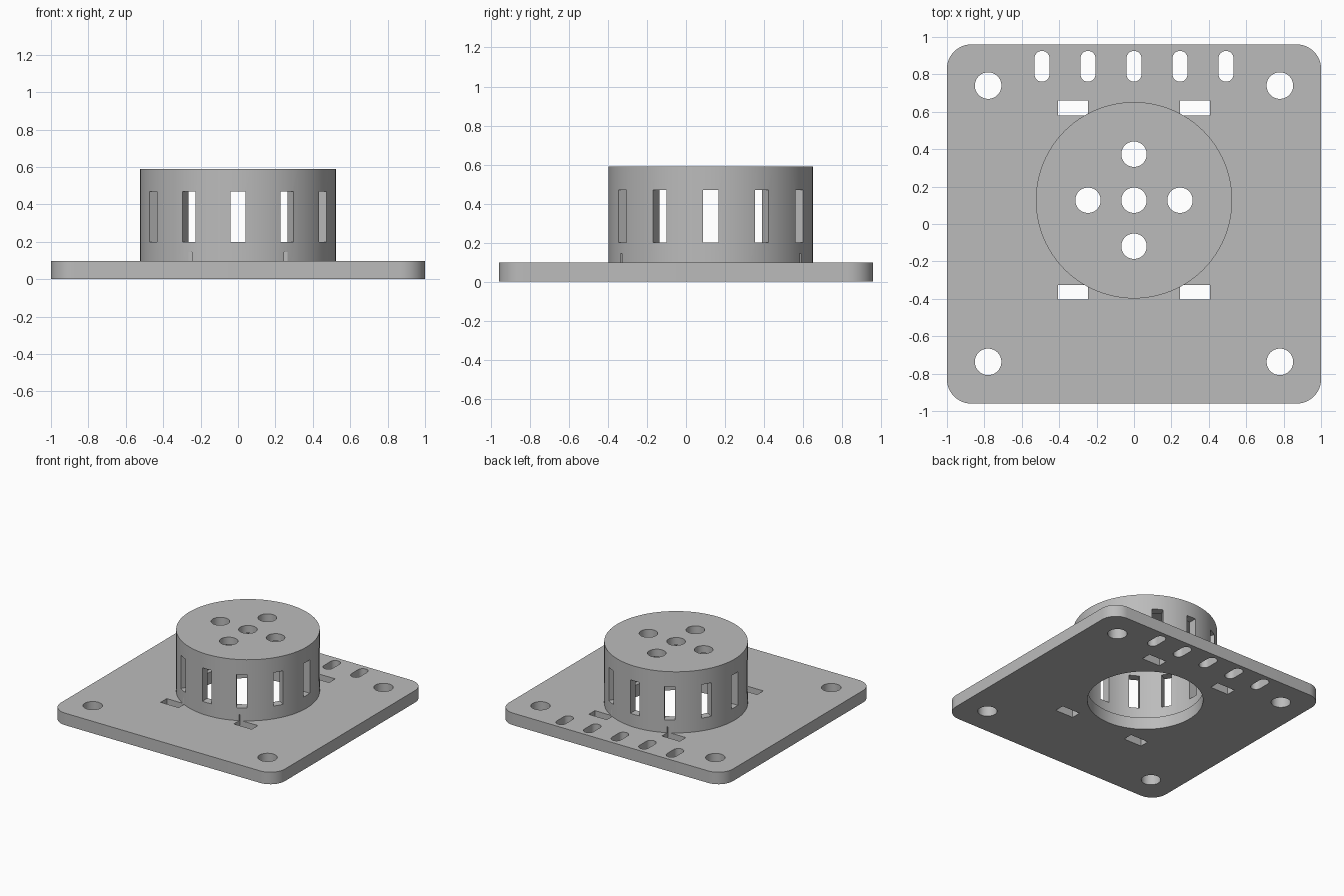
import bpy, bmesh
from math import pi, cos, sin
from mathutils import Matrix, Vector

if "Cube" in bpy.data.objects:
    bpy.data.objects.remove(bpy.data.objects["Cube"], do_unlink=True)

GREY = (0.5, 0.5, 0.5, 1)
grey = bpy.data.materials.new("plain_grey")
grey.diffuse_color = GREY
grey.use_nodes = True
grey.node_tree.nodes["Principled BSDF"].inputs["Base Color"].default_value = GREY

PLATE_TOP = 0.097
HOUSING_Y = 0.127
PITCH = 0.246


def outline(cx, cy, w, h, r, steps):
    """Rounded rectangle; r = 0 is a box, r = w / 2 = h / 2 is a circle."""
    points = []
    for q, (sx, sy) in enumerate([(1, 1), (-1, 1), (-1, -1), (1, -1)]):
        for k in range(steps + 1):
            a = (q + k / steps) * pi / 2
            p = Vector((cx + sx * (w / 2 - r) + r * cos(a),
                        cy + sy * (h / 2 - r) + r * sin(a)))
            if all((p - o).length > 1e-5 for o in points[-1:] + points[:1]):
                points.append(p)
    return points


def prism(bm, cx, cy, w, h, r, z0, z1, steps=12, spin=None):
    low = [bm.verts.new((p.x, p.y, z0)) for p in outline(cx, cy, w, h, r, steps)]
    top = [bm.verts.new((v.co.x, v.co.y, z1)) for v in low]
    bm.faces.new(low[::-1])
    bm.faces.new(top)
    for i in range(len(low)):
        j = (i + 1) % len(low)
        bm.faces.new((low[i], low[j], top[j], top[i]))
    if spin is not None:
        bmesh.ops.rotate(bm, verts=low + top, cent=(0, HOUSING_Y, 0),
                         matrix=Matrix.Rotation(spin, 3, "Z"))


def disc(bm, cx, cy, r, z0, z1, steps=12):
    prism(bm, cx, cy, 2 * r, 2 * r, r, z0, z1, steps)


def make(name, bm):
    mesh = bpy.data.meshes.new(name)
    bm.to_mesh(mesh)
    bm.free()
    mesh.materials.append(grey)
    obj = bpy.data.objects.new(name, mesh)
    bpy.context.collection.objects.link(obj)
    return obj


def carve(obj, bm):
    """Subtract the solids in bm from obj and discard the cutter."""
    cutter = make("cutter", bm)
    cutter.hide_render = True
    mod = obj.modifiers.new("carve", "BOOLEAN")
    mod.operation = "DIFFERENCE"
    mod.solver = "EXACT"
    mod.object = cutter
    bpy.context.view_layer.objects.active = obj
    bpy.ops.object.modifier_apply(modifier=mod.name)
    bpy.data.objects.remove(cutter, do_unlink=True)


def tab_slots(bm):
    # rectangular slots that also nick the foot of the housing
    for x in (-0.326, 0.326):
        for y in (0.62, -0.366):
            prism(bm, x, y, 0.16, 0.078, 0, -0.1, 0.145)


# mounting plate with rounded corners
bm = bmesh.new()
prism(bm, 0, 0, 2, 1.92, 0.13, 0, PLATE_TOP)
plate = make("mounting_plate", bm)

bm = bmesh.new()
disc(bm, 0, HOUSING_Y, 0.423, -0.1, 0.2, 24)
tab_slots(bm)
for x in (-0.78, 0.78):
    for y in (-0.737, 0.74):
        disc(bm, x, y, 0.071, -0.1, 0.2)
for i in range(-2, 3):
    prism(bm, i * PITCH, 0.843, 0.08, 0.165, 0.04, -0.1, 0.2)
carve(plate, bm)

# hollow round housing with a closed lid
bm = bmesh.new()
disc(bm, 0, HOUSING_Y, 0.525, PLATE_TOP, 0.59, 24)
housing = make("vented_housing", bm)

bm = bmesh.new()
disc(bm, 0, HOUSING_Y, 0.46, 0, 0.53, 24)
carve(housing, bm)

# side vents, lid holes and foot nicks
bm = bmesh.new()
for i in range(12):
    prism(bm, 0.5, HOUSING_Y, 0.2, 0.08, 0, 0.2, 0.47, spin=i * pi / 6)
for dx, dy in [(0, 0), (1, 0), (-1, 0), (0, 1), (0, -1)]:
    disc(bm, dx * PITCH, HOUSING_Y + dy * PITCH, 0.068, 0.5, 0.7)
tab_slots(bm)
carve(housing, bm)

# smooth round walls, crisp edges
bpy.ops.object.select_all(action="DESELECT")
for obj in (plate, housing):
    obj.select_set(True)
bpy.context.view_layer.objects.active = plate
bpy.ops.object.shade_smooth_by_angle(angle=pi / 6)
